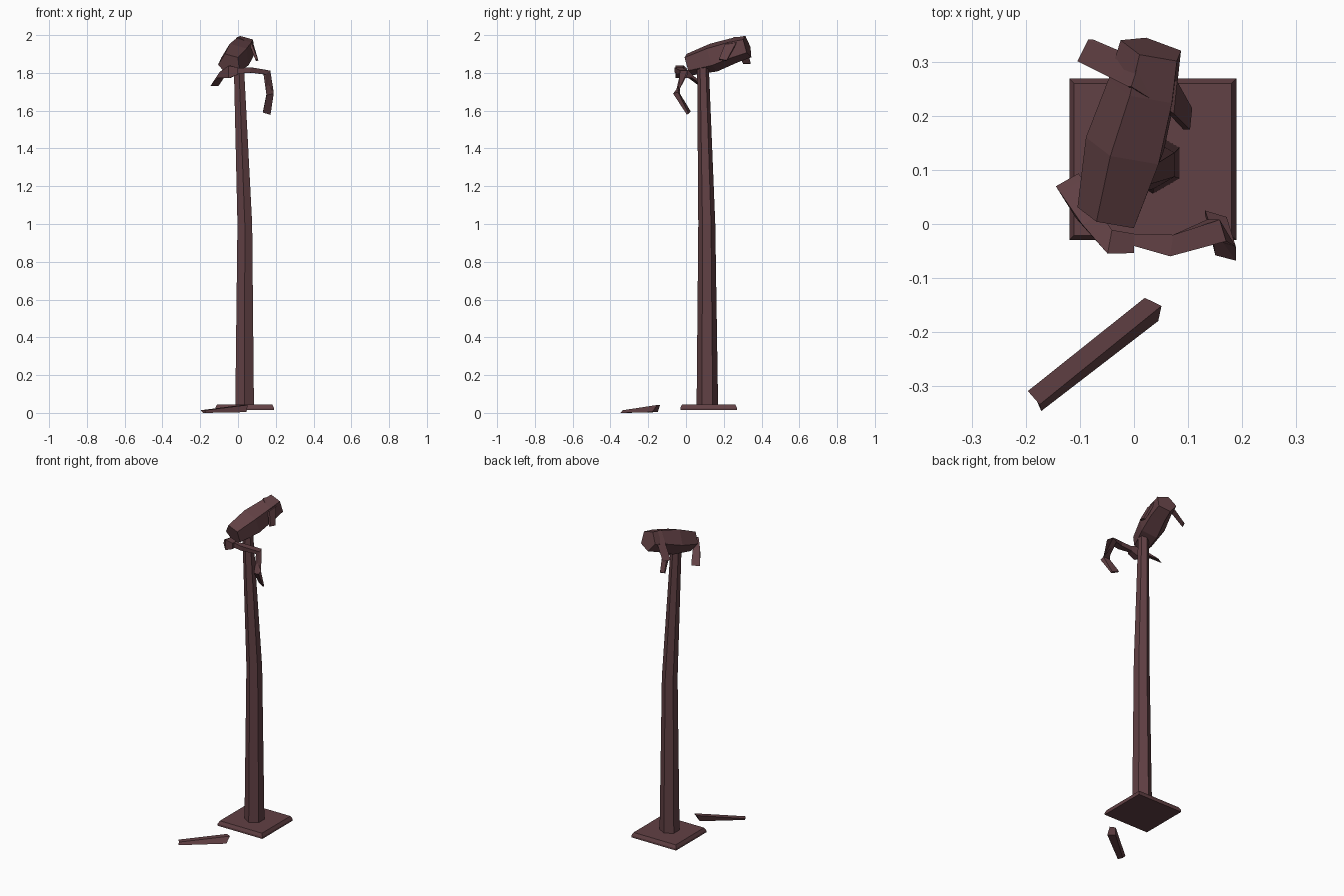
import bpy, bmesh, math
from mathutils import Vector, Matrix

if "Cube" in bpy.data.objects:
    bpy.data.objects.remove(bpy.data.objects["Cube"])

rust = bpy.data.materials.new("dark rusty maroon")
rust.use_nodes = True
COLOUR = (0.12, 0.052, 0.058, 1)
rust.diffuse_color = COLOUR
rust.node_tree.nodes["Principled BSDF"].inputs["Base Color"].default_value = COLOUR


def loft(name, rings):
    """Skin a list of equal-sized point rings and cap both ends."""
    bm = bmesh.new()
    loops = [[bm.verts.new(p) for p in ring] for ring in rings]
    n = len(loops[0])
    for a, b in zip(loops, loops[1:]):
        for i in range(n):
            j = (i + 1) % n
            bm.faces.new((a[i], a[j], b[j], b[i]))
    bm.faces.new(loops[0])
    bm.faces.new(loops[-1])
    bmesh.ops.recalc_face_normals(bm, faces=bm.faces)
    mesh = bpy.data.meshes.new(name)
    bm.to_mesh(mesh)
    bm.free()
    mesh.materials.append(rust)
    obj = bpy.data.objects.new(name, mesh)
    bpy.context.collection.objects.link(obj)
    return obj


def polygon(centre, radius, sides, turn, frame=Matrix.Identity(3)):
    ring = []
    for i in range(sides):
        a = math.radians(turn) + math.tau * i / sides
        ring.append(Vector(centre) + frame @ Vector((math.cos(a), math.sin(a), 0)) * radius)
    return ring


def rect(centre, u, v):
    """Rectangle around centre spanned by two half-size vectors."""
    c, u, v = Vector(centre), Vector(u), Vector(v)
    return [c - u - v, c + u - v, c + u + v, c - u + v]


# Ground plate with chamfered top
loft("base_plate", [rect((0.035, 0.12, z), (0.155 - inset, 0, 0), (0, 0.15 - inset, 0))
                    for z, inset in ((0.015, 0), (0.027, 0), (0.045, 0.009))])

# Bent, tapering six-sided post
loft("post", [polygon(c, r, 6, 90) for c, r in (
    ((0.035, 0.113, 0.03), 0.057),
    ((0.036, 0.11, 1.0), 0.045),
    ((0.005, 0.09, 1.83), 0.031))])

# Tilted five-sided lamp head
start, end = Vector((-0.045, 0.015, 1.845)), Vector((0.035, 0.325, 1.94))
axis = (end - start).normalized()
side = axis.cross(Vector((0, 0, 1))).normalized()
up = side.cross(axis)
frame = Matrix((side, up, axis)).transposed()
loft("lamp_head", [polygon(c, r, 5, 110, frame) for c, r in (
    (start, 0.062),
    ((-0.012, 0.14, 1.882), 0.08),
    ((0.02, 0.25, 1.92), 0.07),
    (end, 0.062))])

# Loose strap folded over the back of the head
loft("head_strap", [rect(c, u, v) for c, u, v in (
    ((-0.09, 0.322, 1.85), (0.01, 0.02, 0), (0.005, 0, 0.003)),
    ((0.0, 0.28, 1.985), (0.008, 0.025, 0), (0.003, 0, 0.006)),
    ((0.072, 0.235, 1.95), (0.003, 0.03, 0.004), (0.005, 0, 0.005)),
    ((0.1, 0.195, 1.868), (0.002, 0.02, -0.004), (0.006, 0, 0.002)))])

# Long broken bracket drooping on the left
loft("left_bracket", [rect(c, u, v) for c, u, v in (
    ((-0.01, -0.028, 1.81), (0, 0.01, 0), (0, 0, 0.015)),
    ((0.07, -0.04, 1.815), (0.003, 0.02, 0), (0, 0, 0.014)),
    ((0.153, -0.012, 1.802), (-0.006, 0.02, 0), (0.012, 0, 0.01)),
    ((0.17, -0.05, 1.69), (0.019, -0.005, 0.004), (0, 0.013, 0.004)),
    ((0.152, 0.015, 1.587), (0.02, -0.006, -0.006), (0, 0.004, 0.003)))])

# Short broken bracket on the right
loft("right_bracket", [rect(c, u, v) for c, u, v in (
    ((0.0, -0.036, 1.81), (0, 0.018, 0), (0, 0, 0.018)),
    ((-0.045, -0.033, 1.805), (0.004, 0.022, 0), (0, 0, 0.033)),
    ((-0.085, 0.015, 1.79), (0.017, 0.01, 0), (0.006, -0.006, 0.016)),
    ((-0.12, 0.076, 1.738), (0.021, 0.012, 0), (0.004, -0.006, 0.007)))])

# Wedge-shaped plank lying on the ground
loft("fallen_piece", [
    [(-0.185, -0.318, 0), (-0.172, -0.347, 0), (-0.175, -0.335, 0.014), (-0.197, -0.31, 0.014)],
    [(0.01, -0.15, 0.004), (0.045, -0.18, 0.004), (0.051, -0.152, 0.042), (0.02, -0.137, 0.042)]])

# Post, head and straps stay crisp and flat shaded
for obj in bpy.context.collection.objects:
    if obj.type == "MESH":
        for face in obj.data.polygons:
            face.use_smooth = False
